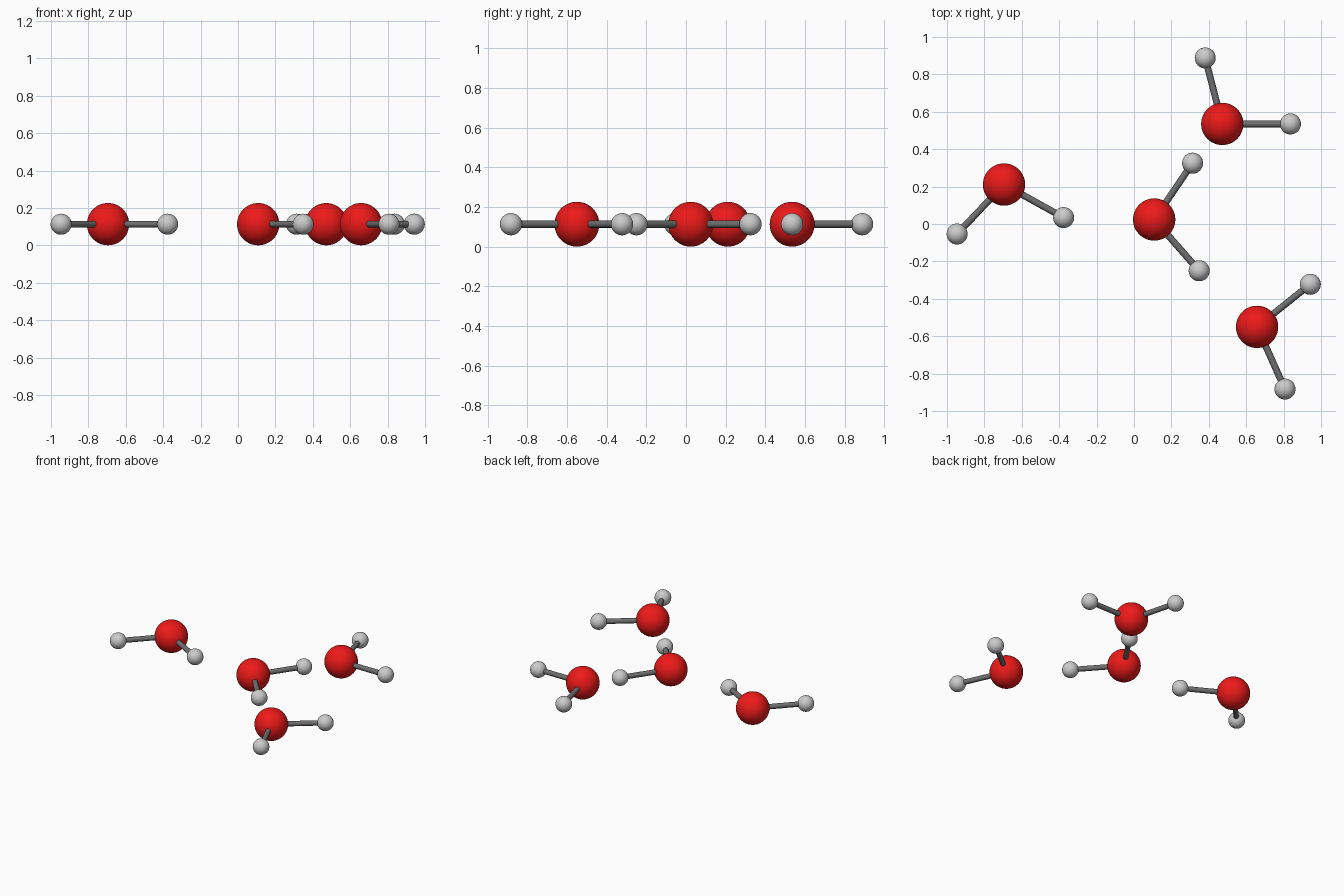
import bpy
from math import radians, cos, sin, pi
from mathutils import Vector

if "Cube" in bpy.data.objects:
    bpy.data.objects.remove(bpy.data.objects["Cube"])

R_OXY, R_HYD, R_BOND = 0.113, 0.056, 0.018
BOND = 0.3645
HALF_ANGLE = radians(52.25)      # half of the bent bond angle


def material(name, color):
    m = bpy.data.materials.new(name)
    m.diffuse_color = color
    m.use_nodes = True
    m.node_tree.nodes["Principled BSDF"].inputs["Base Color"].default_value = m.diffuse_color
    return m


red = material("red", (0.85, 0.01, 0.01, 1))
light_grey = material("light_grey", (0.6, 0.6, 0.6, 1))
dark_grey = material("dark_grey", (0.16, 0.16, 0.16, 1))


def finish(name, mat):
    ob = bpy.context.object
    ob.name = name
    ob.data.materials.append(mat)
    bpy.ops.object.shade_smooth_by_angle()
    return ob


def ball(name, loc, radius, mat):
    bpy.ops.mesh.primitive_uv_sphere_add(segments=48, ring_count=24, radius=radius, location=loc)
    finish(name, mat)


def rod(name, a, b, mat):
    d = b - a
    bpy.ops.mesh.primitive_cylinder_add(vertices=24, radius=R_BOND, depth=d.length,
                                        location=(a + b) / 2,
                                        rotation=d.to_track_quat('Z', 'Y').to_euler())
    finish(name, mat)


# Four flat-lying molecules: oxygen x, y and heading of the opening in degrees
molecules = [(-0.695, 0.211, -81.25), (0.108, 0.024, 3.5),
             (0.472, 0.535, 52.25), (0.658, -0.55, -13.6)]

for i, (x, y, heading) in enumerate(molecules, 1):
    centre = Vector((x, y, R_OXY))
    ball(f"oxygen_{i}", centre, R_OXY, red)
    for side, tag in ((1, "a"), (-1, "b")):
        ang = radians(heading) + side * HALF_ANGLE
        tip = centre + BOND * Vector((cos(ang), sin(ang), 0))
        ball(f"hydrogen_{i}{tag}", tip, R_HYD, light_grey)
        rod(f"bond_{i}{tag}", centre, tip, dark_grey)
